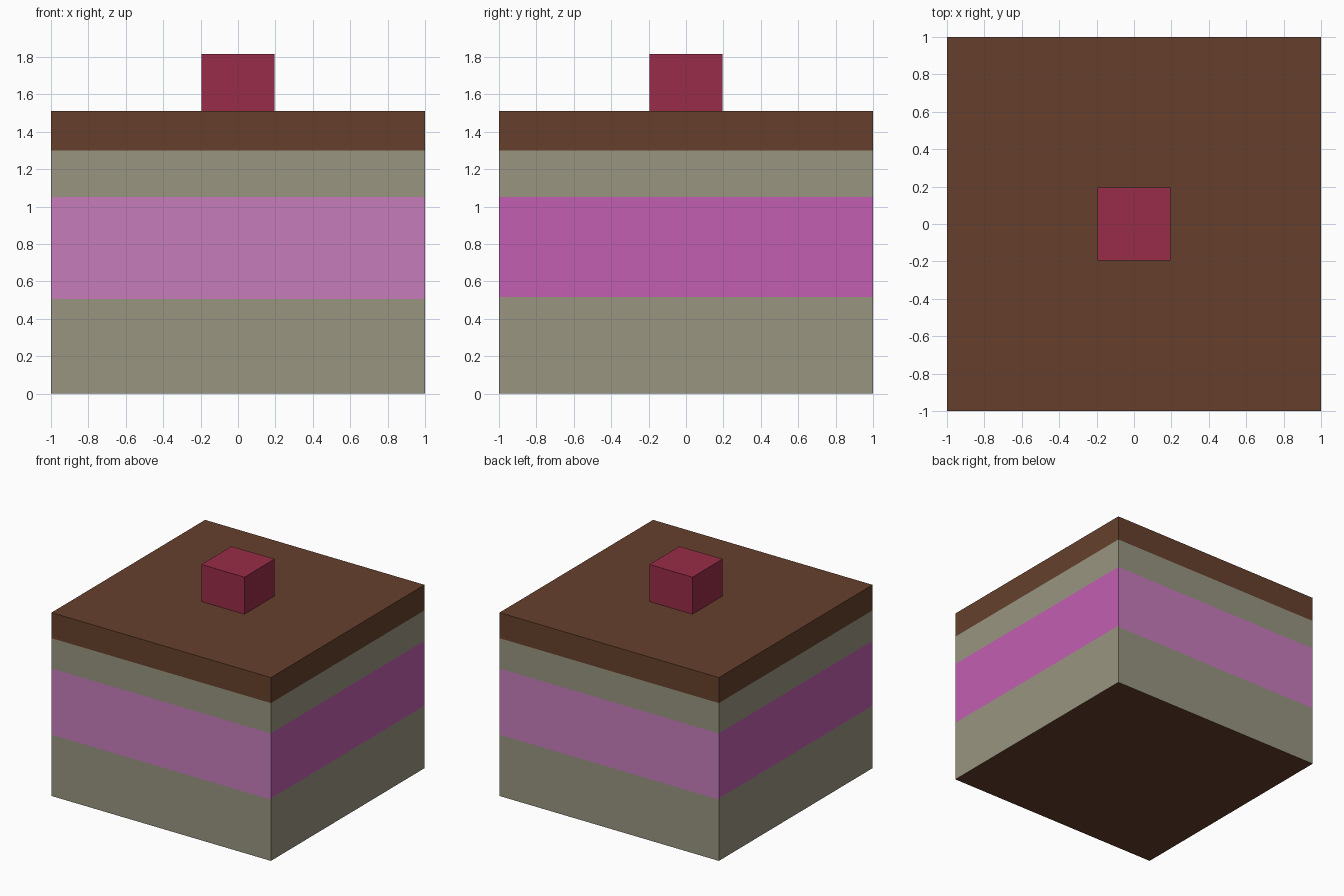
import bpy, bmesh
from mathutils import Matrix, Vector

if "Cube" in bpy.data.objects:
    bpy.data.objects.remove(bpy.data.objects["Cube"])


def material(name, rgb):
    lin = [(c / 255 / 12.92) if c < 11 else ((c / 255 + 0.055) / 1.055) ** 2.4 for c in rgb]
    m = bpy.data.materials.new(name)
    m.diffuse_color = (*lin, 1)
    m.use_nodes = True
    m.node_tree.nodes["Principled BSDF"].inputs["Base Color"].default_value = m.diffuse_color
    return m


brown = material("brown", (102, 64, 44))
grey = material("warm_grey", (152, 149, 128))
light_pink = material("light_pink", (199, 124, 187))
deep_pink = material("deep_pink", (193, 94, 177))
red = material("crimson", (152, 44, 72))


def box(name, half, z0, z1, mats, cuts=(), rule=None, drop_bottom=False):
    bm = bmesh.new()
    bmesh.ops.create_cube(bm, size=1, matrix=Matrix.Translation((0, 0, (z0 + z1) / 2))
                          @ Matrix.Diagonal((2 * half, 2 * half, z1 - z0, 1)))
    for z in cuts:
        bmesh.ops.bisect_plane(bm, geom=bm.verts[:] + bm.edges[:] + bm.faces[:],
                               plane_co=Vector((0, 0, z)), plane_no=Vector((0, 0, 1)))
    bm.normal_update()
    if drop_bottom:
        bmesh.ops.delete(bm, geom=[f for f in bm.faces if f.normal.z < -0.5], context='FACES')
    if rule:
        for f in bm.faces:
            f.material_index = rule(f.calc_center_median().z, f.normal)
    me = bpy.data.meshes.new(name)
    bm.to_mesh(me)
    bm.free()
    for m in mats:
        me.materials.append(m)
    ob = bpy.data.objects.new(name, me)
    bpy.context.collection.objects.link(ob)
    return ob


# Layered body: the pink band differs slightly on the front/back and the sides
def layer(z, n):
    if abs(n.z) > 0.5 or z > 1.30:
        return 0
    on_side = abs(n.x) > 0.5
    if (0.515 if on_side else 0.505) < z < 1.05:
        return 3 if on_side else 2
    return 1


box("layered_body", 1.0, 0, 1.51, [brown, grey, light_pink, deep_pink],
    cuts=(0.505, 0.515, 1.05, 1.30), rule=layer)

# Small block on top
box("top_block", 0.196, 1.51, 1.815, [red], drop_bottom=True)
